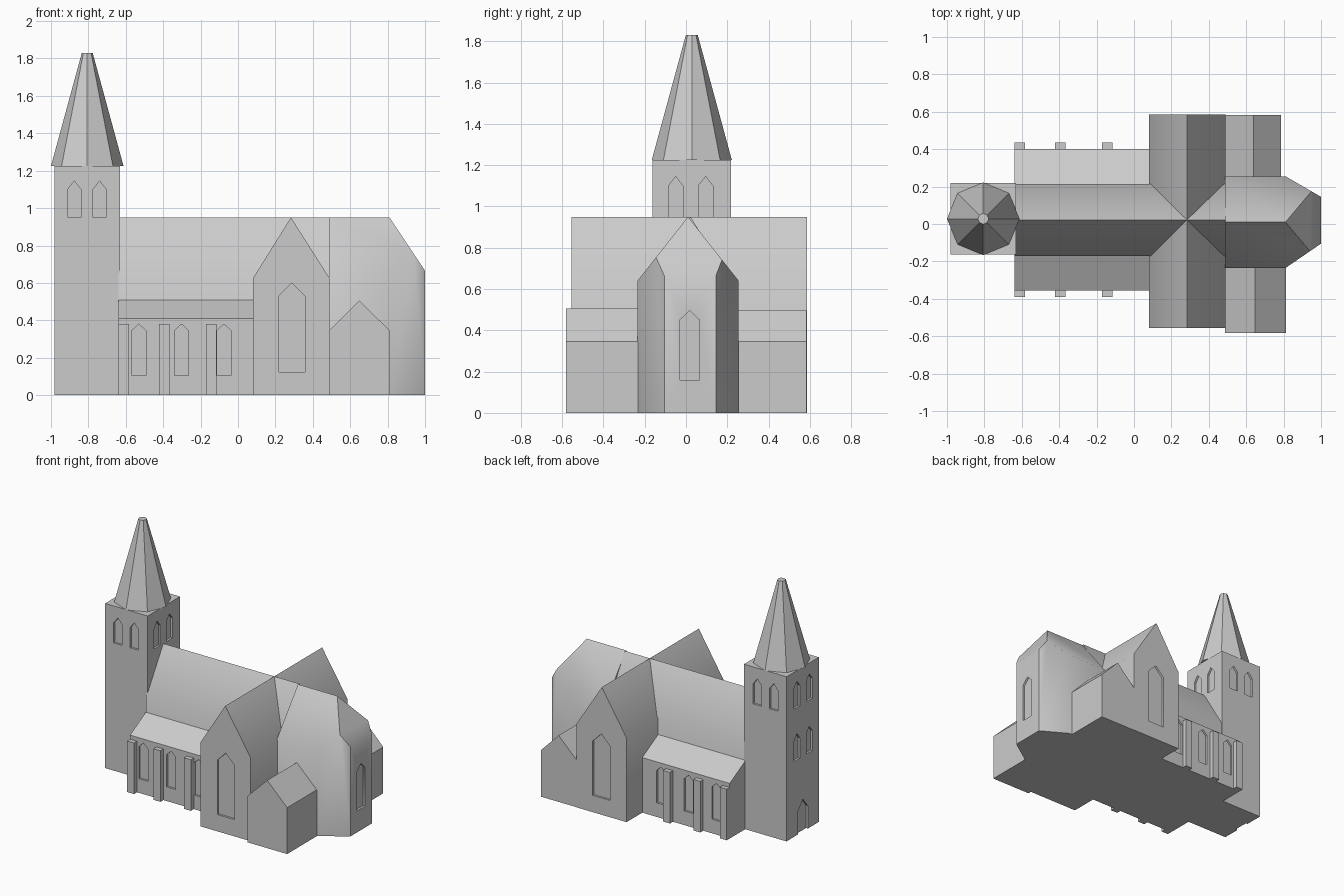
import bpy, bmesh, math

if "Cube" in bpy.data.objects:
    bpy.data.objects.remove(bpy.data.objects["Cube"])

stone = bpy.data.materials.new("pale_grey")
stone.diffuse_color = (0.6, 0.6, 0.6, 1)
stone.use_nodes = True
stone.node_tree.nodes["Principled BSDF"].inputs["Base Color"].default_value = stone.diffuse_color


def finish(name, bm, smooth=None):
    bmesh.ops.recalc_face_normals(bm, faces=bm.faces)
    me = bpy.data.meshes.new(name)
    bm.to_mesh(me)
    bm.free()
    ob = bpy.data.objects.new(name, me)
    bpy.context.collection.objects.link(ob)
    me.materials.append(stone)
    return ob


def prism(name, profile, axis, a, b):
    """Extrude a (horizontal, z) profile along x or y from a to b."""
    bm = bmesh.new()
    rings = []
    for t in (a, b):
        rings.append([bm.verts.new((t, u, z) if axis == 'x' else (u, t, z))
                      for u, z in profile])
    n = len(profile)
    bm.faces.new(rings[0])
    bm.faces.new(rings[1])
    for i in range(n):
        j = (i + 1) % n
        bm.faces.new((rings[0][i], rings[0][j], rings[1][j], rings[1][i]))
    return finish(name, bm)


def rect(u0, u1, z0, z1):
    return [(u0, z0), (u1, z0), (u1, z1), (u0, z1)]


def gable(u0, u1, eave, um, ridge):
    return [(u0, 0), (u1, 0), (u1, eave), (um, ridge), (u0, eave)]


def activate(ob):
    bpy.ops.object.select_all(action='DESELECT')
    ob.select_set(True)
    bpy.context.view_layer.objects.active = ob


def window(ob, axis, wall, u, width, z0, spring, top, depth=0.015):
    """Cut a shallow pointed-arch recess into the wall at the given coordinate."""
    h = width / 2
    prof = [(u - h, z0), (u + h, z0), (u + h, spring), (u, top), (u - h, spring)]
    cutter = prism("window_cutter", prof, axis, wall - depth, wall + depth)
    cutter.hide_render = True
    mod = ob.modifiers.new("recess", 'BOOLEAN')
    mod.operation = 'DIFFERENCE'
    mod.solver = 'EXACT'
    mod.object = cutter
    activate(ob)
    bpy.ops.object.modifier_apply(modifier=mod.name)
    bpy.data.objects.remove(cutter)


def soften(ob, angle=52):
    activate(ob)
    bpy.ops.object.shade_smooth_by_angle(angle=math.radians(angle))


# Tower with belfry windows on all sides, west windows and door
TX0, TX1, TY0, TY1 = -0.98, -0.63, -0.162, 0.218
tower = prism("tower", rect(TX0, TX1, 0, 1.225), 'y', TY0, TY1)
for wall in (TY0, TY1):
    for x in (-0.875, -0.74):
        window(tower, 'y', wall, x, 0.07, 0.95, 1.10, 1.145)
for y in (-0.05, 0.095):
    for wall in (TX0, TX1):
        window(tower, 'x', wall, y, 0.07, 0.95, 1.10, 1.145)
    window(tower, 'x', TX0, y, 0.07, 0.56, 0.71, 0.755)
window(tower, 'x', TX0, 0.025, 0.115, -0.02, 0.17, 0.24)

# Eight-sided spire with a blunt tip
bm = bmesh.new()
bmesh.ops.create_cone(bm, cap_ends=True, segments=8, radius1=0.194, radius2=0.029, depth=0.605)
bmesh.ops.translate(bm, verts=bm.verts, vec=(-0.806, 0.028, 1.225 + 0.3025))
finish("spire", bm)

# Nave, running through the crossing
nave = prism("nave", gable(-0.17, 0.213, 0.64, 0.022, 0.95), 'x', -0.64, 0.49)
soften(nave)

# Side aisles with lean-to roofs, windows and buttresses
for side, outer, inner, butt in (("south", -0.355, -0.17, -0.39), ("north", 0.40, 0.213, 0.435)):
    k = 0.05 if outer < 0 else -0.05
    aisle = prism(side + "_aisle", [(outer, 0), (inner + k, 0), (inner + k, 0.51), (inner, 0.51),
                                    (outer, 0.41)], 'x', -0.64, 0.10)
    for x in (-0.53, -0.302, -0.075):
        window(aisle, 'y', outer, x, 0.075, 0.105, 0.345, 0.38)
    for i, x in enumerate((-0.64, -0.422, -0.172)):
        prism(f"{side}_buttress_{i + 1}", rect(x, x + 0.057, 0, 0.38), 'y', butt, outer - k * 0.2 + k * 0.4)

# Transept with a tall window in each gable
transept = prism("transept", gable(0.08, 0.49, 0.625, 0.283, 0.95), 'y', -0.555, 0.585)
for wall in (-0.555, 0.585):
    window(transept, 'y', wall, 0.288, 0.14, 0.125, 0.53, 0.60)
soften(transept)

# Choir: gabled hall with a sloped end and clipped corners, cut plane by plane
choir = prism("choir", gable(-0.235, 0.255, 0.64, 0.01, 0.95), 'x', 0.487, 1.0)
bm = bmesh.new()
bm.from_mesh(choir.data)
cuts = [((0.81, 0, 0.95), (0.285, 0, 0.19)),
        ((0.81, -0.235, 0), (0.13, -0.19, 0)),
        ((0.81, 0.255, 0), (0.11, 0.19, 0))]
for co, no in cuts:
    res = bmesh.ops.bisect_plane(bm, geom=bm.verts[:] + bm.edges[:] + bm.faces[:], dist=1e-5,
                                 plane_co=co, plane_no=no, clear_outer=True)
    bmesh.ops.remove_doubles(bm, verts=bm.verts, dist=1e-4)
    bmesh.ops.holes_fill(bm, edges=[e for e in bm.edges if e.is_boundary], sides=0)
bmesh.ops.recalc_face_normals(bm, faces=bm.faces)
bm.to_mesh(choir.data)
bm.free()
window(choir, 'x', 1.0, 0.018, 0.095, 0.16, 0.45, 0.495)
soften(choir)

# Low side chapels flanking the choir
prism("south_chapel", gable(0.487, 0.812, 0.345, 0.648, 0.505), 'y', -0.582, -0.1)
prism("north_chapel", gable(0.487, 0.787, 0.345, 0.64, 0.495), 'y', 0.1, 0.583)
